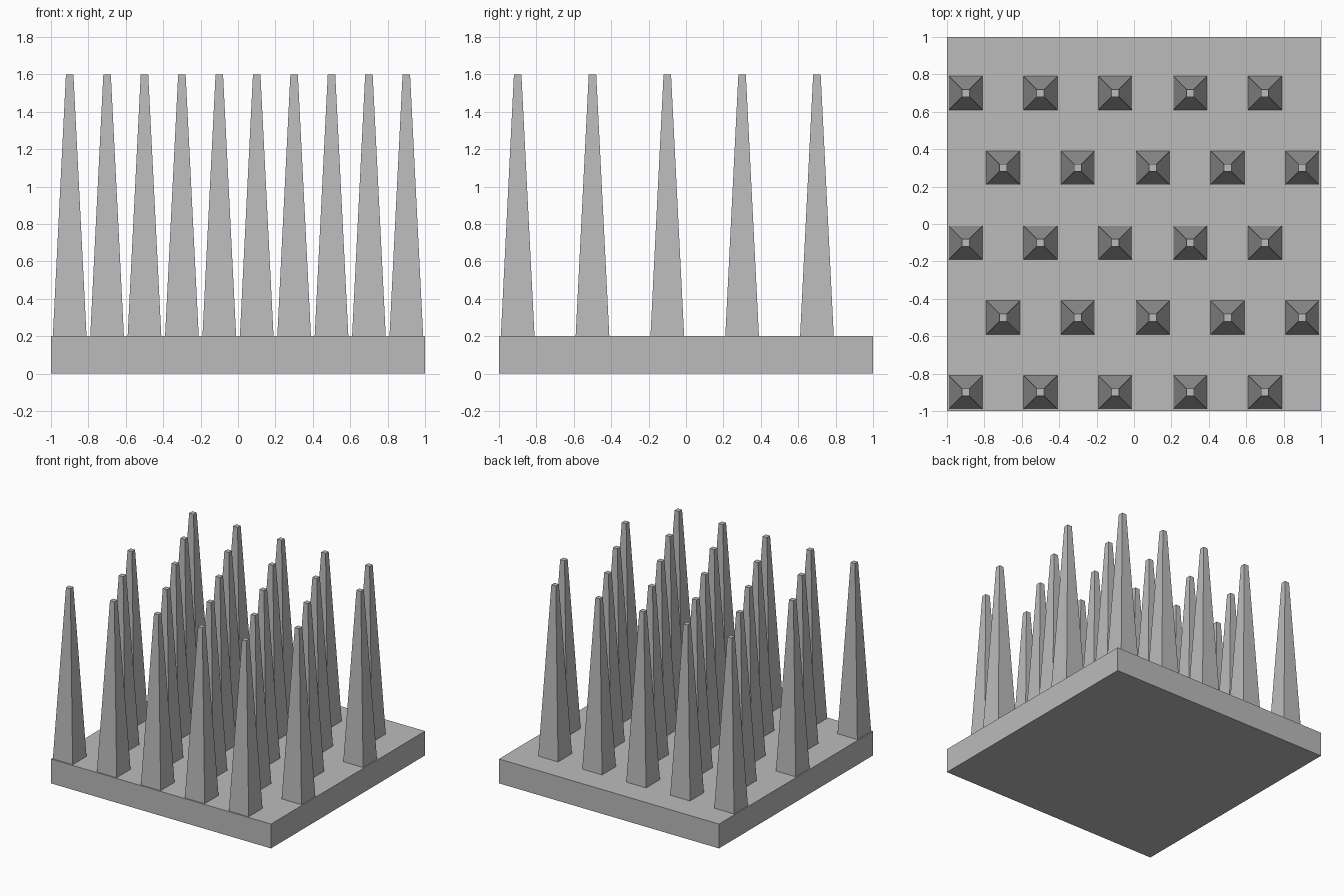
import bpy
import bmesh
from math import sqrt, pi
from mathutils import Matrix

cube = bpy.data.objects.get("Cube")
if cube:
    bpy.data.objects.remove(cube, do_unlink=True)

grey = bpy.data.materials.new("plain grey")
grey.use_nodes = True
color = (0.5, 0.5, 0.5, 1)
grey.diffuse_color = color
grey.node_tree.nodes["Principled BSDF"].inputs["Base Color"].default_value = color

BASE_HEIGHT = 0.2
SPIKE_TOP = 1.6


def add_object(name, bm):
    mesh = bpy.data.meshes.new(name)
    bm.to_mesh(mesh)
    bm.free()
    mesh.materials.append(grey)
    obj = bpy.data.objects.new(name, mesh)
    bpy.context.collection.objects.link(obj)
    return obj


# Square base slab
bm = bmesh.new()
bmesh.ops.create_cube(bm, size=1, matrix=Matrix.Translation((0, 0, BASE_HEIGHT / 2))
                      @ Matrix.Diagonal((2, 2, BASE_HEIGHT, 1)))
add_object("base_slab", bm)

# Tapered square spike, standing on its own origin
bm = bmesh.new()
height = SPIKE_TOP - BASE_HEIGHT
bmesh.ops.create_cone(bm, cap_ends=True, segments=4,
                      radius1=0.09 * sqrt(2), radius2=0.02 * sqrt(2), depth=height,
                      matrix=Matrix.Translation((0, 0, height / 2))
                      @ Matrix.Rotation(pi / 4, 4, "Z"))
first_spike = add_object("spike", bm)

# Staggered rows of spikes sharing one mesh
for row in range(5):
    for column in range(5):
        if row == column == 0:
            spike = first_spike
        else:
            spike = first_spike.copy()
            bpy.context.collection.objects.link(spike)
        spike.name = f"spike_row{row + 1}_{column + 1}"
        shift = 0.2 * (row % 2)
        spike.location = (-0.9 + shift + 0.4 * column, -0.9 + 0.4 * row, BASE_HEIGHT)
